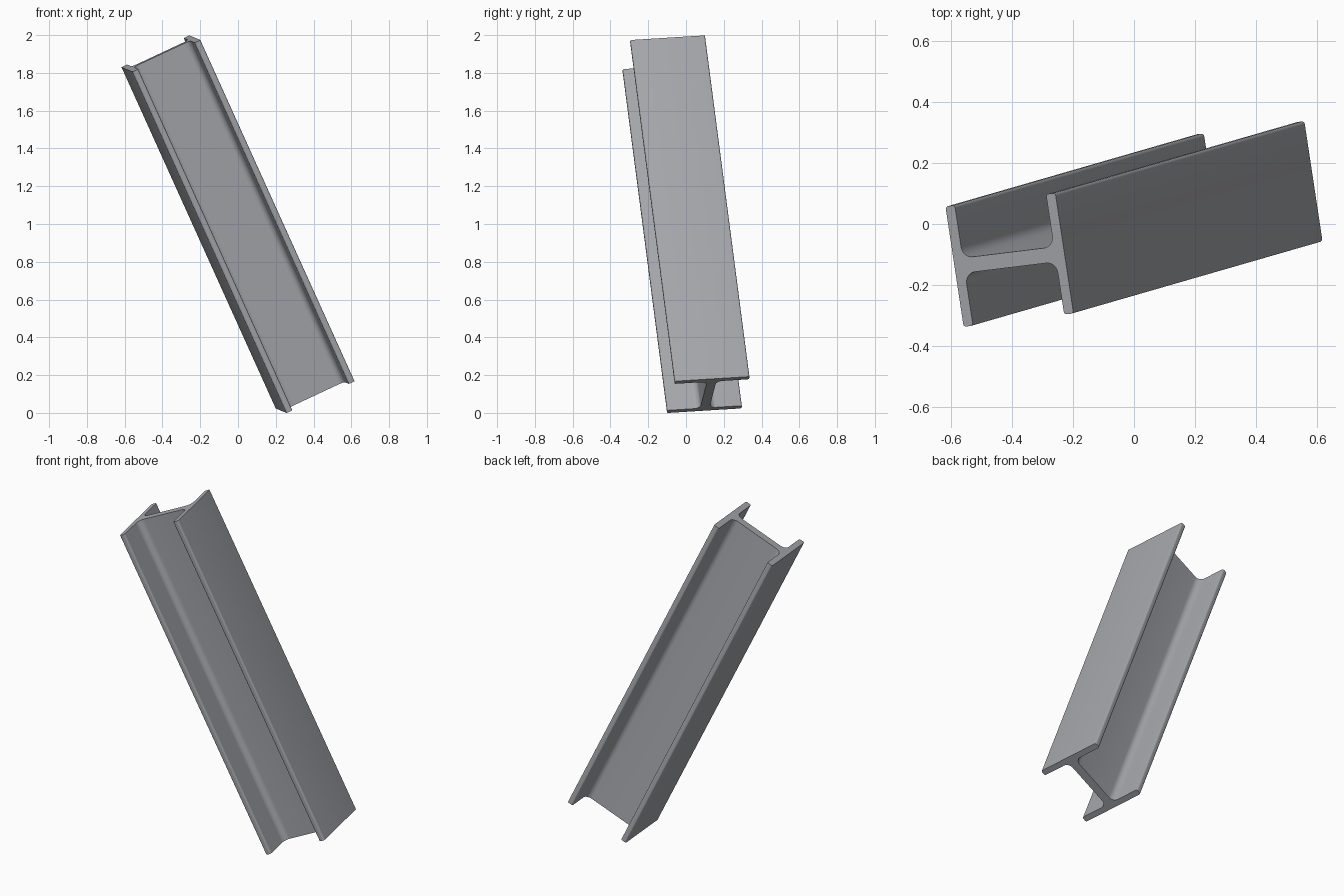
import bpy, bmesh
from math import sin, cos, radians
from mathutils import Matrix, Vector

cube = bpy.data.objects.get("Cube")
if cube:
    bpy.data.objects.remove(cube, do_unlink=True)

HALF = 0.2       # half depth and half width of the section
FLANGE = 0.034   # flange thickness
WEB = 0.025      # half web thickness
TIP = 0.01       # flange tip rounding
ROOT = 0.036     # fillet between web and flange
LENGTH = 1.996


def arc(cx, cy, r, start, end, steps=6):
    angles = [radians(start + (end - start) * i / steps) for i in range(steps + 1)]
    return [(cx + r * cos(a), cy + r * sin(a)) for a in angles]


# One quarter of the section: outer tip, inner tip, root fillet
inner = HALF - FLANGE
quarter = (arc(HALF - TIP, HALF - TIP, TIP, 0, 90)
           + arc(inner + TIP, HALF - TIP, TIP, 90, 180)
           + arc(inner - ROOT, WEB + ROOT, ROOT, 0, -90, 8))

# Mirror the quarter into the full closed section
upper = quarter + [(-x, y) for x, y in reversed(quarter)]
section = upper + [(x, -y) for x, y in reversed(upper)]

# Extrude the section into the beam
bm = bmesh.new()
face = bm.faces.new([bm.verts.new((x, y, -LENGTH / 2)) for x, y in section])
grown = bmesh.ops.extrude_face_region(bm, geom=[face], use_keep_orig=True)
top = [v for v in grown["geom"] if isinstance(v, bmesh.types.BMVert)]
bmesh.ops.translate(bm, verts=top, vec=(0, 0, LENGTH))
bmesh.ops.recalc_face_normals(bm, faces=bm.faces)

# Lean the beam about its centre
along = Vector((-0.409, -0.118, 0.905)).normalized()
across = Vector((0.9, 0.11, 0.42))
side = along.cross(across).normalized()
across = side.cross(along)
lean = Matrix((across, side, along)).transposed()
bmesh.ops.transform(bm, matrix=lean.to_4x4(), verts=bm.verts)
low = min(v.co.z for v in bm.verts)
bmesh.ops.translate(bm, verts=bm.verts, vec=(0, 0, -low))

mesh = bpy.data.meshes.new("steel_beam")
bm.to_mesh(mesh)
bm.free()
beam = bpy.data.objects.new("steel_beam", mesh)
bpy.context.collection.objects.link(beam)

# Steel colour
steel = bpy.data.materials.new("steel_grey")
steel.use_nodes = True
colour = (0.38, 0.39, 0.415, 1)
steel.diffuse_color = colour
steel.node_tree.nodes["Principled BSDF"].inputs["Base Color"].default_value = colour
mesh.materials.append(steel)

# Smooth fillets, sharp ends
bpy.ops.object.select_all(action="DESELECT")
beam.select_set(True)
bpy.context.view_layer.objects.active = beam
bpy.ops.object.shade_smooth_by_angle(angle=radians(30))
